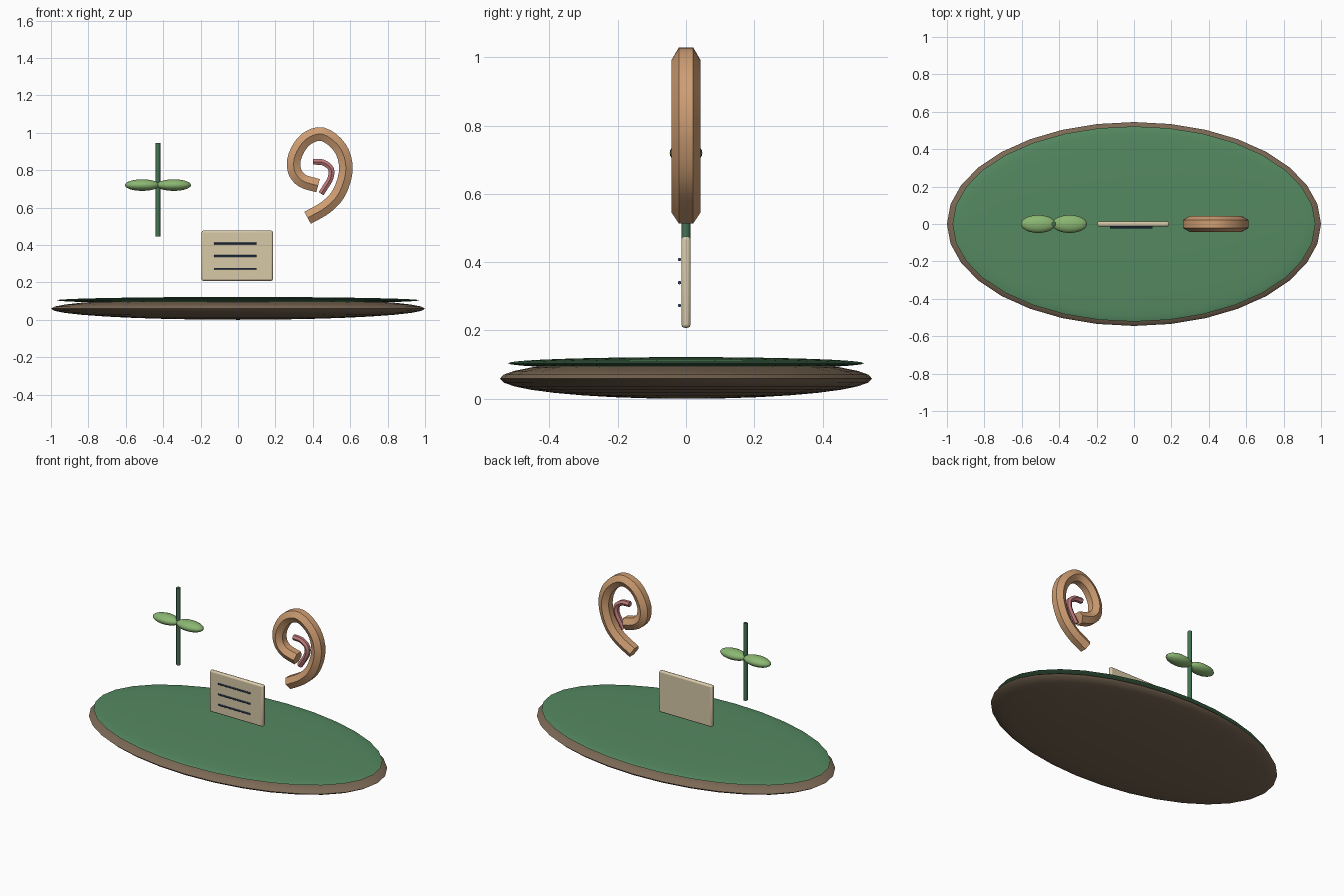
import bpy, bmesh, math
from mathutils import Vector

if "Cube" in bpy.data.objects:
    bpy.data.objects.remove(bpy.data.objects["Cube"])


def paint(obj, name, rgb):
    mat = bpy.data.materials.get(name) or bpy.data.materials.new(name)
    mat.diffuse_color = (*rgb, 1)
    mat.use_nodes = True
    mat.node_tree.nodes["Principled BSDF"].inputs["Base Color"].default_value = mat.diffuse_color
    obj.data.materials.append(mat)


def finish(obj, name, colour):
    obj.name = name
    paint(obj, *colour)
    bpy.ops.object.select_all(action='DESELECT')
    obj.select_set(True)
    bpy.context.view_layer.objects.active = obj
    bpy.ops.object.shade_smooth_by_angle(angle=math.radians(40))
    return obj


def ellipsoid(name, loc, radii, colour, segments=32, rings=16):
    bpy.ops.mesh.primitive_uv_sphere_add(segments=segments, ring_count=rings, radius=1, location=loc)
    obj = bpy.context.object
    obj.scale = radii
    bpy.ops.object.transform_apply(location=False, rotation=False, scale=True)
    return finish(obj, name, colour)


def rod(name, loc, radius, length, colour, along_x=False):
    bpy.ops.mesh.primitive_cylinder_add(vertices=12, radius=radius, depth=length, location=loc,
                                        rotation=(0, math.pi / 2 if along_x else 0, 0))
    return finish(bpy.context.object, name, colour)


def spline(points, steps=4):
    """Smooth path through (x, z) points."""
    p = [Vector((x, 0, z)) for x, z in points]
    p = [2 * p[0] - p[1]] + p + [2 * p[-1] - p[-2]]
    path = []
    for a, b, c, d in zip(p, p[1:], p[2:], p[3:]):
        for i in range(steps):
            t = i / steps
            path.append(0.5 * (2 * b + (c - a) * t + (2 * a - 5 * b + 4 * c - d) * t * t
                               + (3 * b - a - 3 * c + d) * t ** 3))
    return path + [p[-2]]


def tube(name, points, radius, colour, sides=6):
    path = spline(points)
    bm = bmesh.new()
    rings = []
    for i, c in enumerate(path):
        tangent = (path[min(i + 1, len(path) - 1)] - path[max(i - 1, 0)]).normalized()
        across = Vector((0, 1, 0))
        normal = tangent.cross(across)
        angles = [2 * math.pi * k / sides for k in range(sides)]
        rings.append([bm.verts.new(c + radius * (math.cos(a) * across + math.sin(a) * normal))
                      for a in angles])
    for r, s in zip(rings, rings[1:]):
        for k in range(sides):
            j = (k + 1) % sides
            bm.faces.new((r[k], r[j], s[j], s[k]))
    bm.faces.new(rings[0])
    bm.faces.new(rings[-1])
    bmesh.ops.recalc_face_normals(bm, faces=bm.faces)
    mesh = bpy.data.meshes.new(name)
    bm.to_mesh(mesh)
    bm.free()
    obj = bpy.data.objects.new(name, mesh)
    bpy.context.collection.objects.link(obj)
    finish(obj, name, colour)
    bpy.ops.object.shade_smooth_by_angle(angle=math.radians(65))
    return obj


SOIL = ("soil_brown", (0.20, 0.14, 0.09))
GRASS = ("grass_green", (0.09, 0.25, 0.12))
STEM = ("stem_green", (0.06, 0.17, 0.09))
LEAF = ("leaf_green", (0.26, 0.47, 0.17))
CARD = ("card_cream", (0.68, 0.58, 0.39))
INK = ("ink_blue", (0.03, 0.06, 0.13))
TAN = ("curl_tan", (0.62, 0.34, 0.17))
PINK = ("curl_pink", (0.53, 0.20, 0.20))

# Oval ground with grass layer
ellipsoid("ground", (0, 0, 0.059), (1.0, 0.545, 0.059), SOIL)
ellipsoid("grass", (0, 0, 0.104), (0.97, 0.522, 0.018), GRASS)

# Sprout: stem and a pair of leaves
rod("sprout_stem", (-0.428, 0, 0.695), 0.0125, 0.50, STEM)
for side, label in ((-1, "left"), (1, "right")):
    ellipsoid("leaf_" + label, (-0.428 + side * 0.084, 0, 0.72), (0.093, 0.048, 0.031), LEAF, 24, 12)

# Card with three ruled lines
bpy.ops.mesh.primitive_cube_add(size=1, location=(-0.004, 0, 0.342))
card = bpy.context.object
card.scale = (0.382, 0.027, 0.268)
bpy.ops.object.transform_apply(location=False, rotation=False, scale=True)
bevel = card.modifiers.new("rounded_edges", 'BEVEL')
bevel.width, bevel.segments = 0.009, 2
finish(card, "card", CARD)
for i, z in enumerate((0.408, 0.34, 0.273)):
    rod(f"card_line_{i + 1}", (-0.014, -0.019, z), 0.005, 0.228, INK, along_x=True)

# Curled outer tube and small inner tube
tube("outer_curl", [(0.372, 0.545), (0.473, 0.604), (0.543, 0.684), (0.577, 0.807), (0.545, 0.92),
                    (0.452, 0.992), (0.361, 0.963), (0.305, 0.877), (0.302, 0.797),
                    (0.345, 0.743), (0.428, 0.717)], 0.042, TAN)
tube("inner_curl", [(0.401, 0.845), (0.457, 0.84), (0.497, 0.807), (0.495, 0.759),
                    (0.468, 0.711), (0.444, 0.674)], 0.018, PINK)
